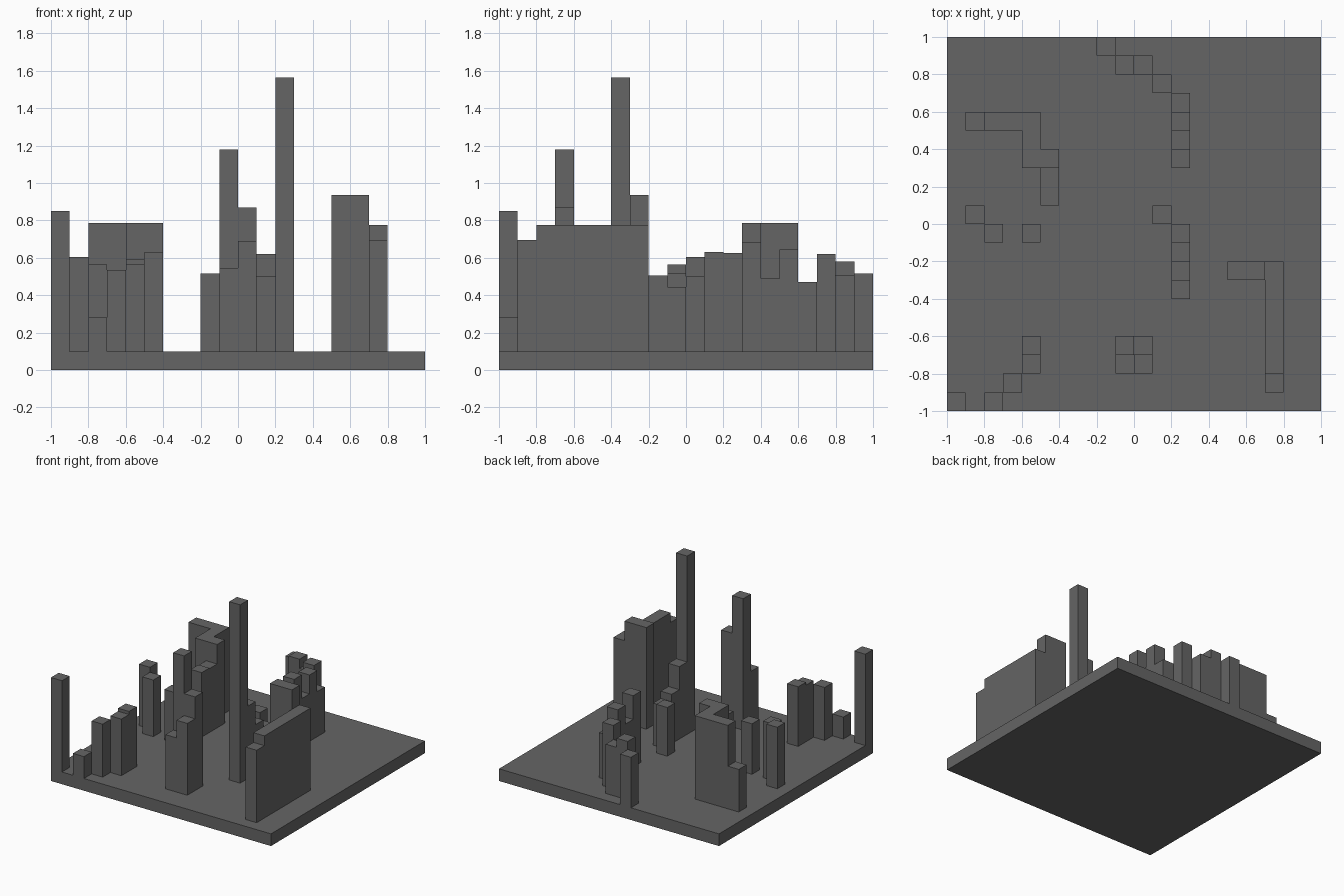
import bpy, bmesh

if "Cube" in bpy.data.objects:
    bpy.data.objects.remove(bpy.data.objects["Cube"])

C = 0.1   # grid cell size
BASE = 0.1

# dark grey for every part
grey = bpy.data.materials.new("dark_grey")
grey.diffuse_color = (0.13, 0.13, 0.13, 1)
grey.use_nodes = True
grey.node_tree.nodes["Principled BSDF"].inputs["Base Color"].default_value = grey.diffuse_color


def box(bm, x0, y0, x1, y1, z0, z1):
    vs = [bm.verts.new((x, y, z)) for z in (z0, z1)
          for x, y in ((x0, y0), (x1, y0), (x1, y1), (x0, y1))]
    bm.faces.new(vs[3::-1])
    bm.faces.new(vs[4:])
    for i in range(4):
        j = (i + 1) % 4
        bm.faces.new((vs[i], vs[j], vs[j + 4], vs[i + 4]))


def make(name, boxes):
    bm = bmesh.new()
    for b in boxes:
        box(bm, *b)
    me = bpy.data.meshes.new(name)
    bm.to_mesh(me)
    bm.free()
    me.materials.append(grey)
    ob = bpy.data.objects.new(name, me)
    bpy.context.collection.objects.link(ob)


def towers(name, cells):
    """cells: (column, row, top height[, columns wide, rows deep]) in tenths from the centre"""
    out = []
    for i, j, h, *span in cells:
        w, d = span or (1, 1)
        out.append((i * C, j * C, (i + w) * C, (j + d) * C, BASE, h))
    make(name, out)


# ground slab
make("base_slab", [(-1, -1, 1, 1, 0, BASE)])

# curved row at the back
towers("back_arc_towers", [
    (-2, 9, .515), (-1, 8, .58), (0, 8, .505), (1, 7, .62),
    (2, 6, .47), (2, 5, .645), (2, 4, .49), (2, 3, .685)])

# stepped block on the left with its lower neighbours
towers("stepped_block", [(-8, 5, .785, 3, 1), (-6, 3, .785, 1, 2), (-5, 3, .785)])
towers("stepped_block_neighbours", [(-9, 5, .45), (-5, 2, .625), (-5, 1, .63)])

# loose towers on the left
towers("left_towers", [(-9, 0, .605), (-8, -1, .565), (-6, -1, .515)])

# row through the centre, with the tallest tower
towers("centre_row_towers", [(1, 0, .5), (2, -1, .445), (2, -2, .505), (2, -3, .695)])
towers("tallest_tower", [(2, -4, 1.565)])

# four-tower cluster at the front
towers("front_cluster", [(-1, -7, 1.18), (0, -7, .87), (-1, -8, .545), (0, -8, .69)])

# diagonal at the front left corner
towers("corner_tower", [(-10, -10, .85)])
towers("front_left_towers", [(-8, -10, .28), (-7, -9, .535), (-6, -8, .565), (-6, -7, .59)])

# long wall on the right
towers("right_wall", [(7, -8, .775, 1, 6), (7, -9, .695), (5, -3, .935, 2, 1)])
